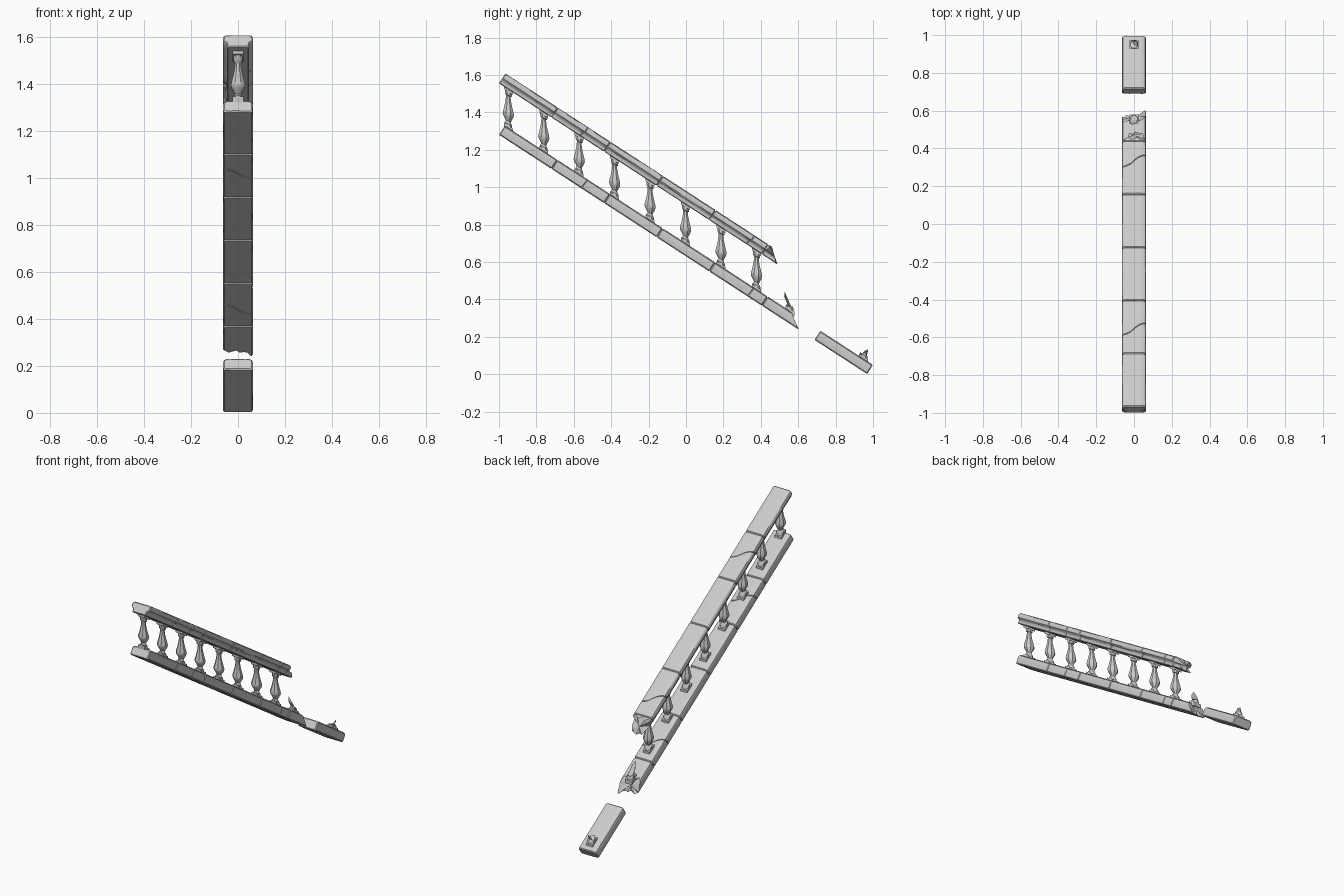
import bpy, bmesh, math, random
from mathutils import Vector

if "Cube" in bpy.data.objects:
    bpy.data.objects.remove(bpy.data.objects["Cube"])

random.seed(4)
SLOPE = 0.65
A = math.atan(SLOPE)
C, S = math.cos(A), math.sin(A)
L = 2.347 / 7            # length of one stone block along the slope
LOW_Z, TOP_Z = 1.28, 1.555


def finish(bm, name, angle=35):
    bmesh.ops.recalc_face_normals(bm, faces=bm.faces)
    me = bpy.data.meshes.new(name)
    bm.to_mesh(me)
    bm.free()
    ob = bpy.data.objects.new(name, me)
    bpy.context.collection.objects.link(ob)
    bpy.ops.object.select_all(action='DESELECT')
    ob.select_set(True)
    bpy.context.view_layer.objects.active = ob
    bpy.ops.object.shade_smooth_by_angle(angle=math.radians(angle))
    return ob


def profile(half):
    """Mirror a right-hand half section (bottom to top) and split long edges."""
    loop = half + [(-x, v) for x, v in reversed(half)]
    out = []
    for i, p in enumerate(loop):
        q = loop[(i + 1) % len(loop)]
        n = max(1, round(math.dist(p, q) / 0.016))
        out += [(p[0] + (q[0] - p[0]) * k / n, p[1] + (q[1] - p[1]) * k / n) for k in range(n)]
    return out


LOW = profile([(0.057, 0), (0.063, 0.006), (0.063, 0.042), (0.059, 0.052), (0.046, 0.058)])
TOP = profile([(0.043, 0), (0.047, 0.004), (0.047, 0.016), (0.051, 0.024), (0.060, 0.029),
               (0.064, 0.034), (0.064, 0.050), (0.060, 0.058), (0.050, 0.063)])


def block(name, sec, z0, start, end, in0=0.005, in1=0.005):
    """Sweep a section down the slope; start and end are functions of (x, v)."""
    bm = bmesh.new()
    vm = max(v for x, v in sec) / 2

    def place(x, v, u):
        return bm.verts.new((x, -1 + u * C + v * S, z0 - u * S + v * C))

    rings = []
    for i in range(9):
        t = [0, 0, 1/6, 2/6, 3/6, 4/6, 5/6, 1, 1][i]
        inset = in0 if i == 0 else in1 if i == 8 else 0
        ring = []
        for x, v in sec:
            a, b = start(x, v), end(x, v)
            lim = (b - a) / 3
            a2 = a + (min(in0, lim) if i > 0 else 0)
            b2 = b - (min(in1, lim) if i < 8 else 0)
            j = 0.0006
            px = x * (1 - inset / 0.063) + random.uniform(-j, j)
            pv = vm + (v - vm) * (1 - inset / vm) + random.uniform(0, j) * (1 if v < vm else -1)
            ring.append(place(px, pv, a2 + (b2 - a2) * t))
        rings.append(ring)
    n = len(sec)
    for r, q in zip(rings, rings[1:]):
        for i in range(n):
            bm.faces.new((r[i], r[(i + 1) % n], q[(i + 1) % n], q[i]))
    for ring, fn in ((rings[0], start), (rings[-1], end)):
        c = place(0, vm, fn(0, vm))
        for i in range(n):
            bm.faces.new((ring[i], ring[(i + 1) % n], c))
    return finish(bm, name)


def flat(u):
    return lambda x, v: u


def crack(u, gap):
    return lambda x, v: u + gap + 0.72 * x + 0.006 * math.sin(x * 70) + 0.1 * v


def jag(x, v):
    return 0.005 * math.sin(x * 130 + v * 90) + 0.004 * math.sin(x * 260 - v * 150)


def broken_low(x, v):
    return 1.872 - 1.2 * v + 0.034 * max(0, (x - 0.02) / 0.043) + jag(x, v)


def broken_top(x, v):
    inside = -0.034 < x < 0.052
    return 1.768 - 1.2 * v + jag(x, v) if inside else 5 * L + 0.012 + 0.5 * jag(x, v)


# Rails made of stone blocks, two of them split by diagonal cracks
CRACKS = {1: 0.484, 4: 1.545}
for label, sec, z0 in (("lower_rail", LOW, LOW_Z), ("handrail", TOP, TOP_Z)):
    for k in range(5):
        a, b = flat(k * L), flat((k + 1) * L)
        if k in CRACKS:
            u = CRACKS[k]
            block(f"{label}_block_{k}_upper", sec, z0, a, crack(u, -0.0005), 0.005, 0.0025)
            block(f"{label}_block_{k}_lower", sec, z0, crack(u, 0.0005), b, 0.0025, 0.005)
        else:
            block(f"{label}_block_{k}", sec, z0, a, b)
block("handrail_broken_end", TOP, TOP_Z, flat(5 * L), broken_top, 0.004, 0.001)
block("lower_rail_broken_end", LOW, LOW_Z, flat(5 * L), broken_low, 0.005, 0.001)
block("lower_rail_foot_block", LOW, LOW_Z, flat(6 * L), flat(7 * L))

# Baluster silhouette: height above the lower rail, radius
BAL = [(0.012, 0.021), (0.022, 0.021), (0.028, 0.016), (0.036, 0.0135), (0.046, 0.018),
       (0.060, 0.026), (0.073, 0.030), (0.086, 0.0285), (0.110, 0.022), (0.140, 0.0155),
       (0.165, 0.0125), (0.172, 0.013), (0.176, 0.018), (0.184, 0.019), (0.194, 0.019)]


def radius(h):
    for (h0, r0), (h1, r1) in zip(BAL, BAL[1:]):
        if h <= h1:
            return r0 + (r1 - r0) * (h - h0) / (h1 - h0)
    return BAL[-1][1]


def baluster(name, y, limit=None):
    """limit(angle) gives the height where a broken baluster snaps off."""
    bm = bmesh.new()
    z = 1.349 - SLOPE * (y + 1)
    sides, rings = 8, []
    for h, r in BAL:
        ring = []
        w = SLOPE * (0.25 + 0.75 * min(1, abs(h - 0.1) / 0.09) ** 2)
        for i in range(sides):
            a = (i + 0.5) * math.tau / sides
            hh = min(h, limit(a)) if limit else h
            rr = radius(hh) / math.cos(math.pi / sides)
            dx, dy = rr * math.cos(a), rr * math.sin(a)
            ring.append(bm.verts.new((dx, y + dy, z + hh - w * dy)))
        rings.append(ring)
    for r, q in zip(rings, rings[1:]):
        for i in range(sides):
            bm.faces.new((r[i], r[(i + 1) % sides], q[(i + 1) % sides], q[i]))
    if limit:   # sunken snapped surface
        c = bm.verts.new((0, y, z + 0.024))
        for i in range(sides):
            bm.faces.new((rings[-1][i], rings[-1][(i + 1) % sides], c))
        bmesh.ops.remove_doubles(bm, verts=bm.verts, dist=1e-5)
    # Square plates sheared to follow the slope
    for lo, hi in ((-0.012, 0.013),) if limit else ((-0.012, 0.013), (0.193, 0.218)):
        box = bmesh.ops.create_cube(bm, size=1)["verts"]
        for v in box:
            px, py = v.co.x * 0.048, v.co.y * 0.048
            v.co = Vector((px, y + py, z + (hi if v.co.z > 0 else lo) - SLOPE * py))
    finish(bm, name, 40)


for i in range(8):
    baluster(f"baluster_{i}", -0.95 + 0.1895 * i)


# Snapped-off balusters
def sliver(a):
    return 0.026 + 0.06 * max(0, math.cos(a + math.pi / 2 + 0.4)) ** 2


def spike(a):
    return 0.024 + 0.034 * max(0, math.cos(a - 0.9)) ** 3


baluster("broken_baluster_middle", 0.555, sliver)
baluster("broken_baluster_foot", 0.95, spike)
